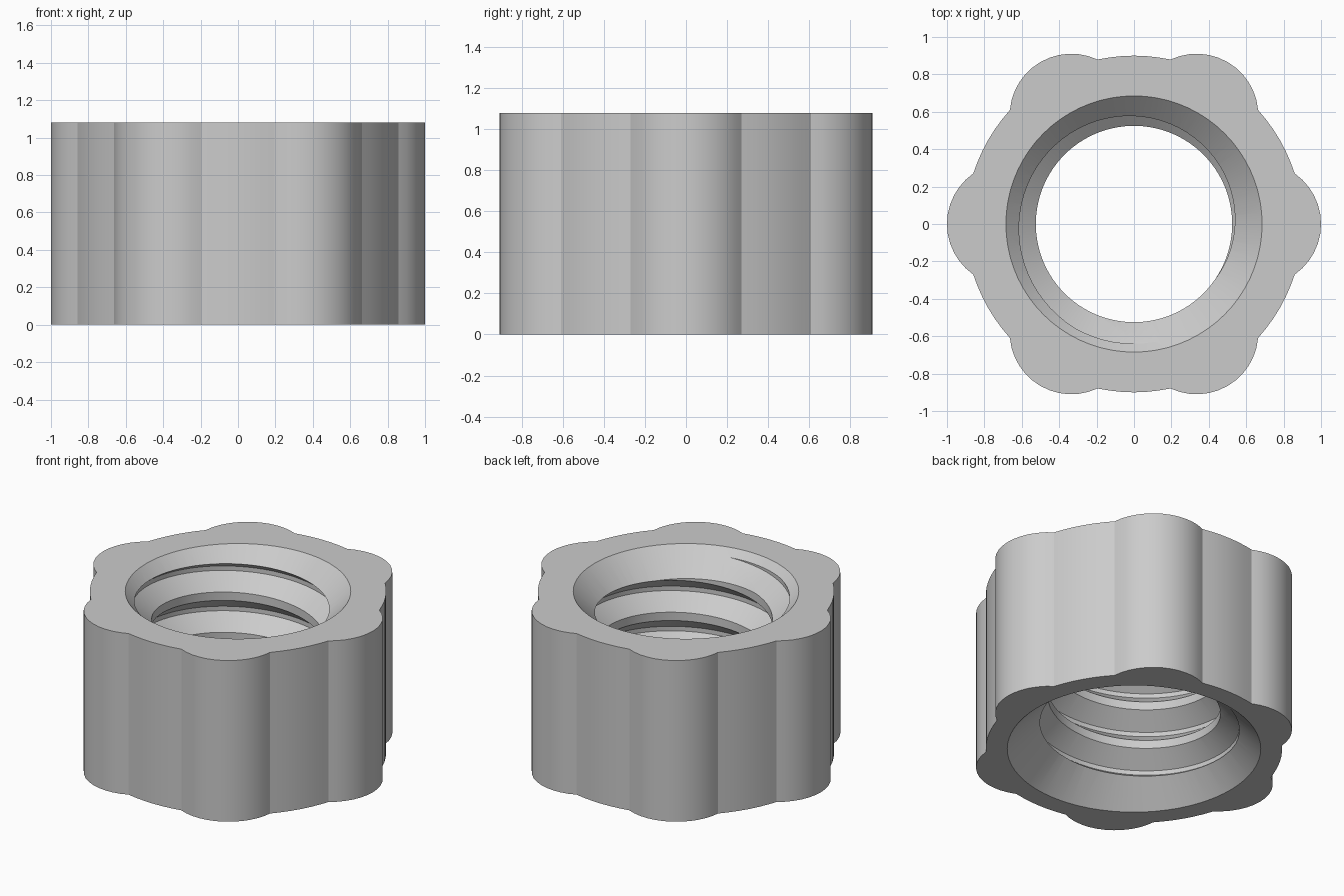
import bpy, bmesh
from math import radians, degrees, sin, cos, pi, tau

cube = bpy.data.objects.get("Cube")
if cube:
    bpy.data.objects.remove(cube, do_unlink=True)

HEIGHT = 1.08
BODY_R, LOBE_R, LOBE_C = 0.9, 0.33, 0.67
MINOR_R, MAJOR_R = 0.525, 0.64
TOP_R, BOTTOM_R = 0.685, 0.77
PITCH, ROOT, FLANK = 0.27, 0.03, 0.092
STEPS = 72


def make_object(name, bm):
    bmesh.ops.recalc_face_normals(bm, faces=bm.faces[:])
    mesh = bpy.data.meshes.new(name)
    bm.to_mesh(mesh)
    bm.free()
    ob = bpy.data.objects.new(name, mesh)
    bpy.context.collection.objects.link(ob)
    return ob


def skin(name, rings):
    """Join equal-sized rings of points into a capped solid."""
    bm = bmesh.new()
    loops = [[bm.verts.new(p) for p in ring] for ring in rings]
    n = len(loops[0])
    for a, b in zip(loops, loops[1:]):
        for i in range(n):
            j = (i + 1) % n
            bm.faces.new((a[i], a[j], b[j], b[i]))
    bm.faces.new(loops[0][::-1])
    bm.faces.new(loops[-1])
    return make_object(name, bm)


# Six-lobed outline: grip lobes alternating with arcs of the round body
outline = []
lobe_half, gap_start = radians(55), radians(17.4)
for k in range(6):
    turn = k * pi / 3
    for i in range(13):
        a = lobe_half * (i / 6 - 1)
        x, y = LOBE_C + LOBE_R * cos(a), LOBE_R * sin(a)
        outline.append((x * cos(turn) - y * sin(turn), x * sin(turn) + y * cos(turn)))
    for i in range(1, 6):
        a = turn + gap_start + (pi / 3 - 2 * gap_start) * i / 6
        outline.append((BODY_R * cos(a), BODY_R * sin(a)))
nut = skin("lobed_nut", [[(x, y, z) for x, y in outline] for z in (0, HEIGHT)])

# Bore with a wide chamfer below and a smaller one above
EXTRA = 0.05
bore_profile = [
    (BOTTOM_R + EXTRA, -EXTRA),
    (MINOR_R, BOTTOM_R - MINOR_R),
    (MINOR_R, HEIGHT - TOP_R + MINOR_R),
    (TOP_R + EXTRA, HEIGHT + EXTRA),
]
bore = skin("bore_cutter", [
    [(r * cos(tau * i / STEPS), r * sin(tau * i / STEPS), z) for i in range(STEPS)]
    for r, z in bore_profile])

# Right-handed helical groove with a trapezoid section
half = FLANK + ROOT / 2
section = [(0.47, -half), (MINOR_R, -half), (MAJOR_R, -ROOT / 2),
           (MAJOR_R, ROOT / 2), (MINOR_R, half), (0.47, half)]
rings = []
for i in range(-5 * STEPS, 2 * STEPS + 1):
    a = tau * i / STEPS
    centre = 0.92 - half + PITCH * (degrees(a) + 35) / 360
    if -0.3 < centre < HEIGHT + 0.3:
        rings.append([(r * cos(a), r * sin(a), centre + z) for r, z in section])
groove = skin("thread_cutter", rings)

# Cut the bore and thread, then discard the cutters
for cutter in (bore, groove):
    cutter.hide_render = True
    mod = nut.modifiers.new(cutter.name, "BOOLEAN")
    mod.operation, mod.solver, mod.object = "DIFFERENCE", "EXACT", cutter
depsgraph = bpy.context.evaluated_depsgraph_get()
cut_mesh = bpy.data.meshes.new_from_object(nut.evaluated_get(depsgraph))
nut.modifiers.clear()
nut.data = cut_mesh
cut_mesh.name = "lobed_nut"
for cutter in (bore, groove):
    bpy.data.objects.remove(cutter, do_unlink=True)

# Smooth curved walls with crisp edges
for poly in cut_mesh.polygons:
    poly.use_smooth = True
cut_mesh.set_sharp_from_angle(angle=radians(25))

# Single grey finish
grey = bpy.data.materials.new("plain_grey")
grey.use_nodes = True
colour = (0.6, 0.6, 0.6, 1)
grey.diffuse_color = colour
grey.node_tree.nodes["Principled BSDF"].inputs["Base Color"].default_value = colour
cut_mesh.materials.clear()
cut_mesh.materials.append(grey)
